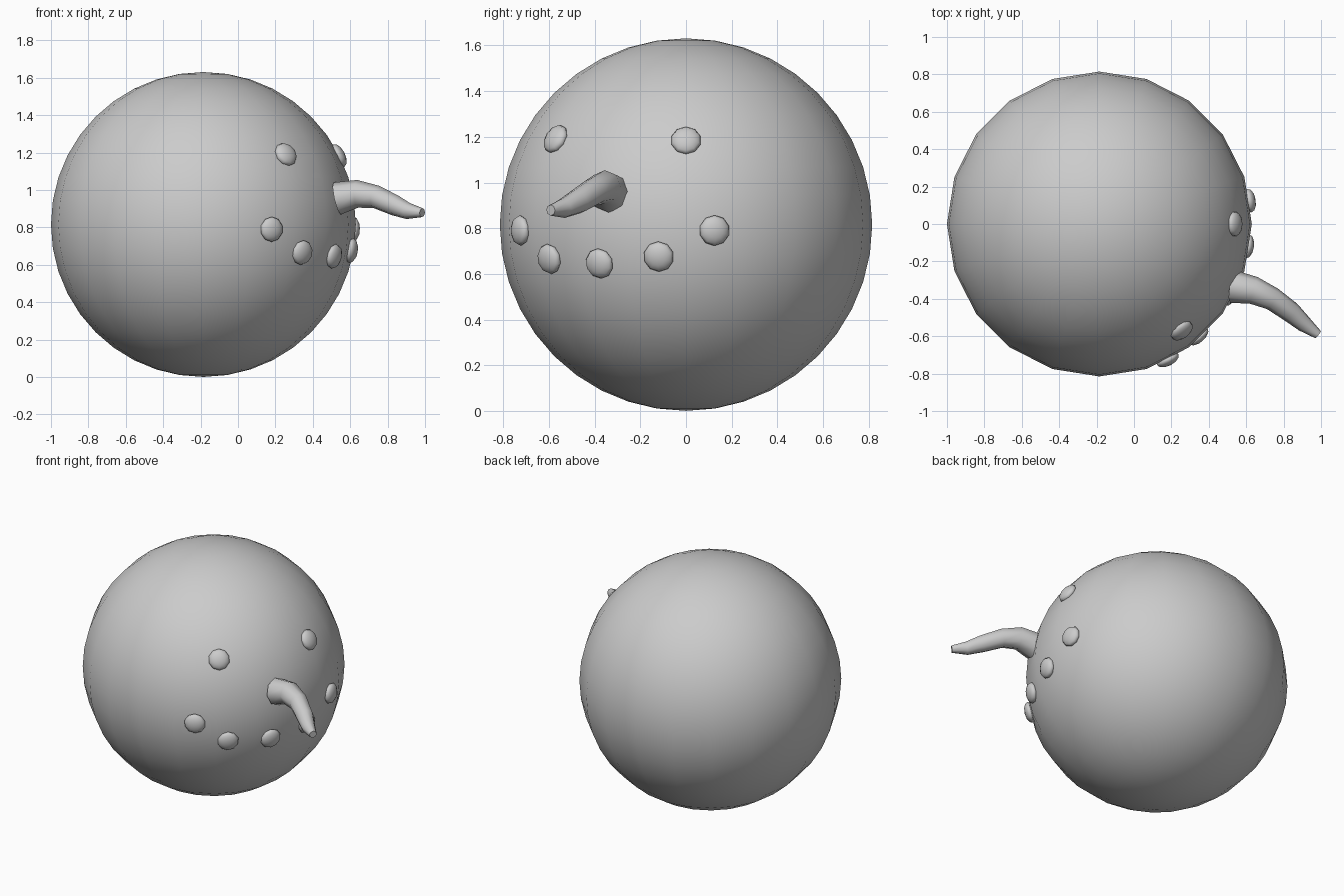
import bpy
import math
from mathutils import Vector

if "Cube" in bpy.data.objects:
    bpy.data.objects.remove(bpy.data.objects["Cube"])

CENTRE = Vector((-0.185, 0.0, 0.816))
RADIUS = 0.815


def ball(name, segments, rings, location):
    bpy.ops.mesh.primitive_uv_sphere_add(segments=segments, ring_count=rings,
                                         radius=1, location=location)
    obj = bpy.context.object
    obj.name = name
    bpy.ops.object.shade_smooth()
    return obj


# Snowball head
head = ball("head", 20, 20, CENTRE)
head.scale = (RADIUS,) * 3


# Flattened pebble lying on the head surface
def pebble(name, target):
    direction = (Vector(target) - CENTRE).normalized()
    obj = ball(name, 10, 6, CENTRE + direction * (RADIUS - 0.003))
    obj.scale = (0.067, 0.067, 0.034)
    obj.rotation_euler = direction.to_track_quat('Z', 'Y').to_euler()


# Eyes
pebble("eye_left", (0.55, 0.0, 1.19))
pebble("eye_right", (0.255, -0.57, 1.19))

# Smile
smile = [(0.18, -0.725, 0.79), (0.345, -0.60, 0.665), (0.515, -0.38, 0.645),
         (0.61, -0.12, 0.675), (0.62, 0.125, 0.79)]
for i, p in enumerate(smile):
    pebble(f"mouth_stone_{i + 1}", p)

# Crooked carrot nose: x, y, z, radius along its length
path = [(0.53, -0.335, 0.955, 0.088), (0.64, -0.355, 0.98, 0.074),
        (0.74, -0.40, 0.963, 0.062), (0.84, -0.472, 0.918, 0.056),
        (0.91, -0.535, 0.888, 0.044), (0.985, -0.592, 0.879, 0.024)]
curve = bpy.data.curves.new("carrot_nose", 'CURVE')
curve.dimensions = '3D'
curve.bevel_depth = 1.0
curve.bevel_resolution = 2
curve.use_fill_caps = True
spline = curve.splines.new('POLY')
spline.points.add(len(path) - 1)
for pt, (x, y, z, r) in zip(spline.points, path):
    pt.co = (x, y, z, 1)
    pt.radius = r
nose = bpy.data.objects.new("carrot_nose", curve)
bpy.context.collection.objects.link(nose)
bpy.ops.object.select_all(action='DESELECT')
nose.select_set(True)
bpy.context.view_layer.objects.active = nose
bpy.ops.object.convert(target='MESH')
bpy.ops.object.shade_smooth_by_angle(angle=math.radians(50))
